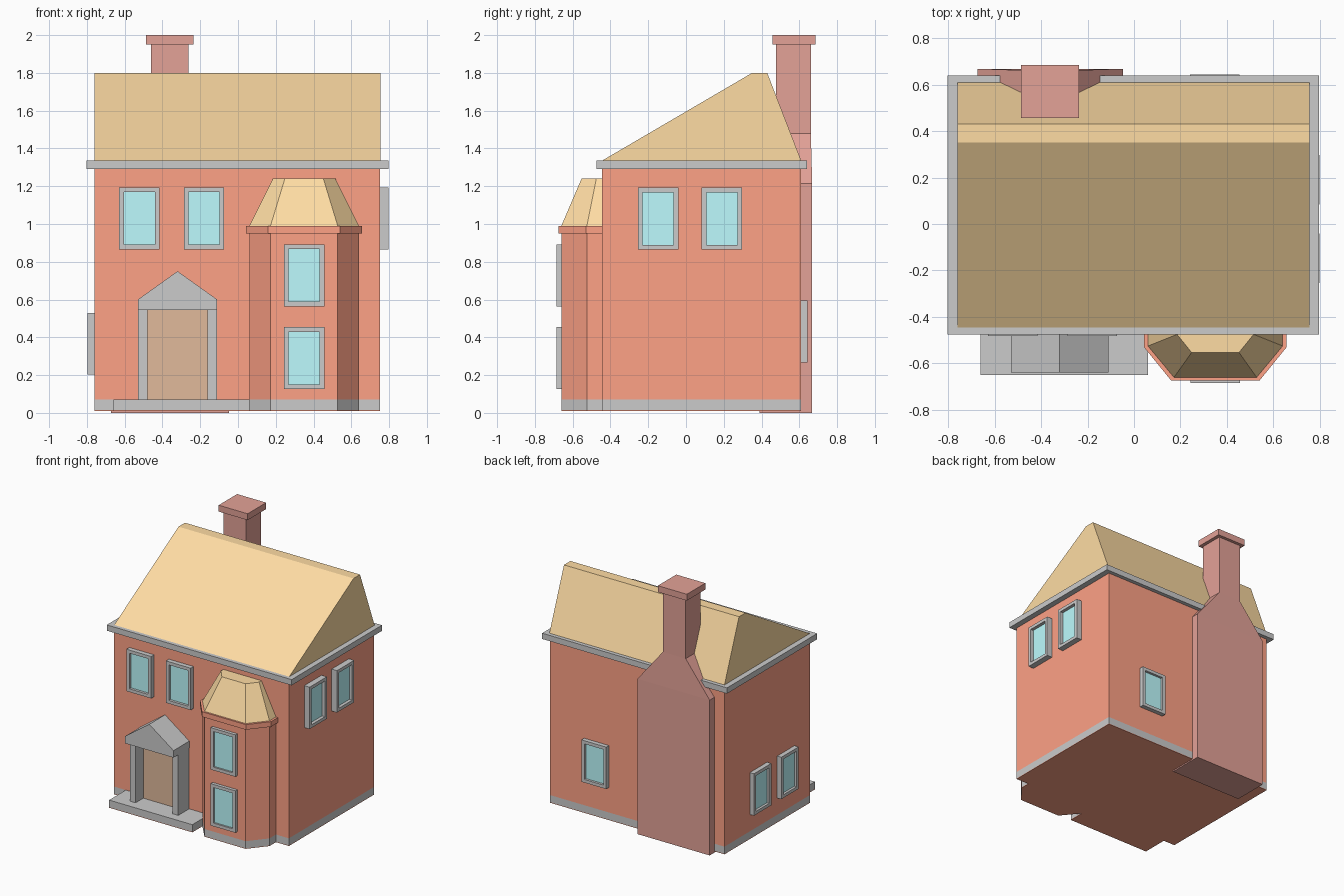
import bpy, bmesh
from math import radians
from mathutils import Matrix, Vector

if "Cube" in bpy.data.objects:
    bpy.data.objects.remove(bpy.data.objects["Cube"])


def material(name, rgb):
    m = bpy.data.materials.new(name)
    m.diffuse_color = (*rgb, 1)
    m.use_nodes = True
    m.node_tree.nodes["Principled BSDF"].inputs["Base Color"].default_value = m.diffuse_color
    return m


RED = material("red_wall", (1.0, 0.36, 0.24))
ROOF = material("orange_roof", (1.0, 0.72, 0.37))
BRICK = material("chimney_brick", (0.77, 0.36, 0.31))
GLASS = material("window_glass", (0.51, 0.97, 1.0))
WOOD = material("door_wood", (0.75, 0.49, 0.33))


def loft(name, rings, mat=None, cap=True):
    """Join matching rings of points into a skin, optionally closing the ends."""
    bm = bmesh.new()
    loops = [[bm.verts.new(p) for p in ring] for ring in rings]
    n = len(loops[0])
    for a, b in zip(loops, loops[1:]):
        for i in range(n):
            j = (i + 1) % n
            bm.faces.new((a[i], a[j], b[j], b[i]))
    if cap:
        bm.faces.new(loops[-1])
        if len(loops) > 1:
            bm.faces.new(loops[0][::-1])
            bmesh.ops.recalc_face_normals(bm, faces=bm.faces)
    mesh = bpy.data.meshes.new(name)
    bm.to_mesh(mesh)
    bm.free()
    obj = bpy.data.objects.new(name, mesh)
    bpy.context.collection.objects.link(obj)
    if mat:
        mesh.materials.append(mat)
    return obj


def rect(x0, x1, y0, y1):
    return [(x0, y0), (x1, y0), (x1, y1), (x0, y1)]


def at(points, z):
    return [(x, y, z) for x, y in points]


def prism(name, points, z0, z1, mat=None):
    return loft(name, [at(points, z0), at(points, z1)], mat)


def window(name, pos, angle, depth):
    """Raised frame with a recessed pane; faces -y before turning."""
    m = Matrix.Translation(pos) @ Matrix.Rotation(radians(angle), 4, 'Z')

    def ring(w, h, d):
        return [m @ Vector((x, -d, z)) for x, z in rect(-w, w, -h, h)]

    outer, inner = (0.107, 0.164), (0.082, 0.139)
    pane = ring(*inner, depth * 0.45)
    loft(name + "_frame", [ring(*outer, 0), ring(*outer, depth), ring(*inner, depth), pane], cap=False)
    loft(name + "_glass", [pane], GLASS)


# Footprints
body = rect(-0.76, 0.752, -0.445, 0.61)
step = rect(-0.66, 0.06, -0.65, -0.44)


def bay_outline(half, front_half, side_y, front_y, c=0.35):
    return [(c - half, -0.44), (c - half, side_y), (c - front_half, front_y),
            (c + front_half, front_y), (c + half, side_y), (c + half, -0.44)]


bay = bay_outline(0.29, 0.178, -0.525, -0.66)

# Walls, grey plinths and red undersides
for name, shape, top in (("house", body, 1.29), ("bay", bay, 0.95), ("step", step, None)):
    prism(name + "_underside", shape, 0.010, 0.015, RED)
    prism(name + "_plinth", shape, 0.015, 0.07)
    if top:
        prism(name + "_walls", shape, 0.07, top, RED)

# Eaves and main roof
prism("eaves", rect(-0.803, 0.797, -0.475, 0.64), 1.29, 1.335)
gable = [(-0.445, 1.335), (0.61, 1.335), (0.43, 1.80), (0.35, 1.80)]
loft("main_roof", [[(x, y, z) for y, z in gable] for x in (-0.76, 0.755)], ROOF)

# Bay cornice and roof
prism("bay_cornice", bay_outline(0.307, 0.19, -0.53, -0.674), 0.95, 0.99, RED)
loft("bay_roof", [at(bay, 0.99), at(bay_outline(0.165, 0.102, -0.475, -0.553), 1.24)], ROOF)

# Chimney breast, shoulders, stack and cap
breast = rect(-0.673, -0.048, 0.39, 0.668)
stack = rect(-0.46, -0.263, 0.477, 0.661)
loft("chimney", [at(breast, 0), at(breast, 1.215), at(stack, 1.48), at(stack, 1.95)], BRICK)
prism("chimney_cap", rect(-0.487, -0.236, 0.457, 0.685), 1.95, 2.0, BRICK)

# Porch: pillars, door and pediment
for side, x in (("left", -0.53), ("right", -0.161)):
    prism(side + "_porch_pillar", rect(x, x + 0.05, -0.58, -0.44), 0.07, 0.55)
prism("door", rect(-0.48, -0.161, -0.485, -0.44), 0.07, 0.546, WOOD)
pediment = [(-0.53, 0.545), (-0.11, 0.545), (-0.11, 0.60), (-0.32, 0.75), (-0.53, 0.60)]
loft("porch_pediment", [[(x, y, z) for x, z in pediment] for y in (-0.64, -0.44)])

# Windows
for i, x in enumerate((-0.522, -0.18)):
    window(f"front_window_{i + 1}", (x, -0.445, 1.03), 0, 0.036)
for i, z in enumerate((0.29, 0.728)):
    window(f"bay_window_{i + 1}", (0.35, -0.66, z), 0, 0.025)
for i, y in enumerate((-0.148, 0.19)):
    window(f"right_window_{i + 1}", (0.752, y, 1.028), 90, 0.046)
    window(f"left_window_{i + 1}", (-0.76, y, 0.366), -90, 0.036)
window("back_window", (0.347, 0.61, 0.43), 180, 0.034)
